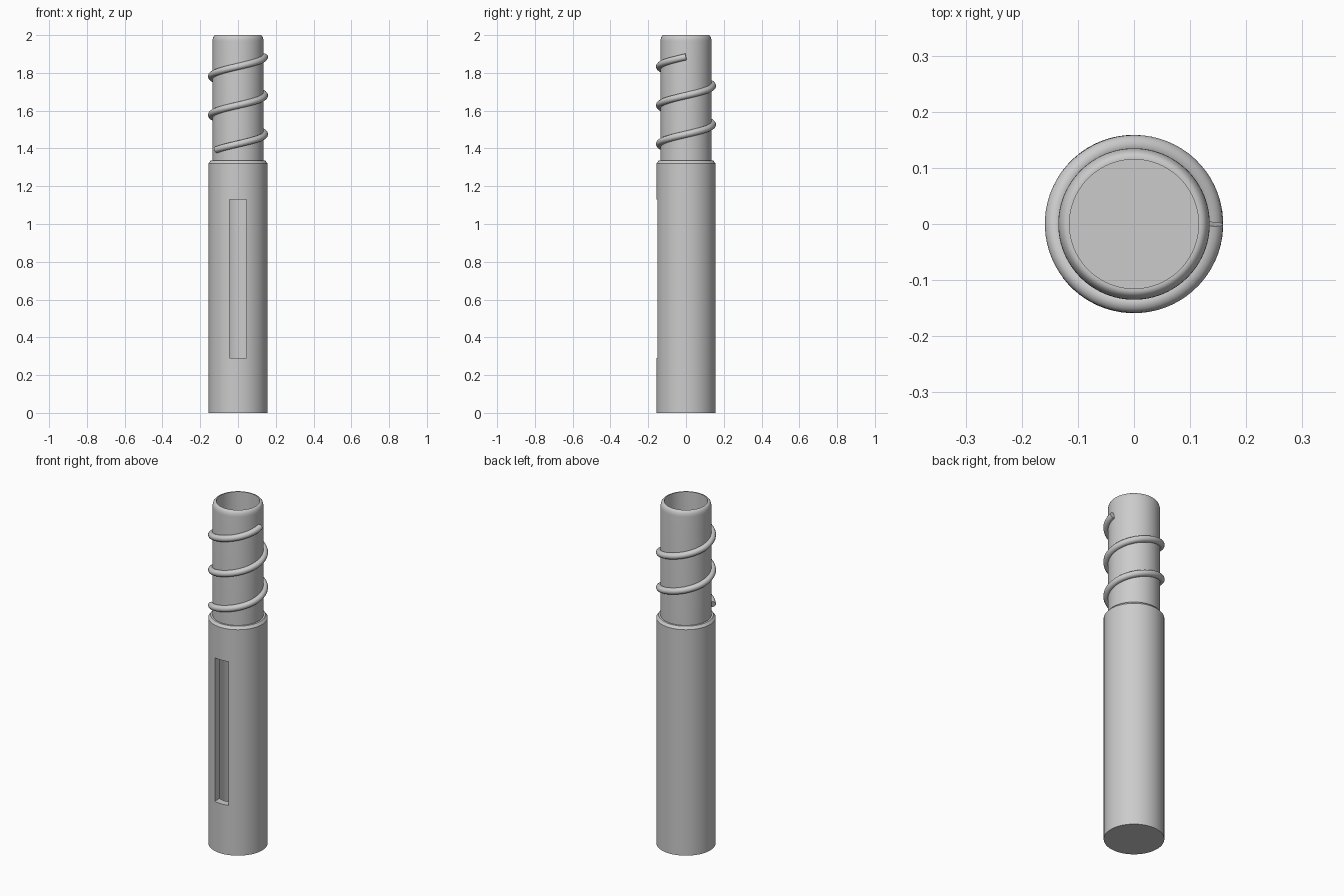
import bpy, bmesh, math

cube = bpy.data.objects.get("Cube")
if cube:
    bpy.data.objects.remove(cube, do_unlink=True)

grey = bpy.data.materials.new("plain_grey")
grey.use_nodes = True
colour = (0.6, 0.6, 0.6, 1)
grey.diffuse_color = colour
grey.node_tree.nodes["Principled BSDF"].inputs["Base Color"].default_value = colour


def activate(obj):
    bpy.ops.object.select_all(action='DESELECT')
    obj.select_set(True)
    bpy.context.view_layer.objects.active = obj


def lathe(name, profile, steps=96):
    """Revolve an (radius, height) profile around z."""
    bm = bmesh.new()
    verts = [bm.verts.new((r, 0, z)) for r, z in profile]
    edges = [bm.edges.new(pair) for pair in zip(verts, verts[1:])]
    bmesh.ops.spin(bm, geom=verts + edges, cent=(0, 0, 0), axis=(0, 0, 1),
                   angle=math.tau, steps=steps, use_duplicate=False)
    bmesh.ops.remove_doubles(bm, verts=bm.verts, dist=1e-5)
    bmesh.ops.recalc_face_normals(bm, faces=bm.faces)
    mesh = bpy.data.meshes.new(name)
    bm.to_mesh(mesh)
    bm.free()
    obj = bpy.data.objects.new(name, mesh)
    bpy.context.collection.objects.link(obj)
    mesh.materials.append(grey)
    return obj


# Hollow stepped tube: wide sleeve, narrow neck, rounded rim, deep bore
BODY, NECK, BORE, TOP, FLOOR = 0.157, 0.135, 0.115, 2.0, 0.05
outer = [(0, 0), (BODY, 0), (BODY, 1.32), (0.145, 1.335), (NECK, 1.335)]
bevel = 0.016
rim = []
for i in range(7):
    a = i / 6 * math.pi / 2
    rim.append((NECK - bevel + bevel * math.cos(a),
                TOP - 0.032 + 0.032 * math.sin(a)))
inner = [(BORE, TOP), (BORE, FLOOR), (0, FLOOR)]
body = lathe("tube_body", outer + rim + inner)

# Window slot through the front wall
bpy.ops.mesh.primitive_cube_add(size=1, location=(0, -0.15, 0.71))
cutter = bpy.context.object
cutter.name = "slot_cutter"
cutter.scale = (0.09, 0.24, 0.84)
cutter.hide_render = True
activate(body)
slot = body.modifiers.new("slot", 'BOOLEAN')
slot.operation = 'DIFFERENCE'
slot.solver = 'EXACT'
slot.object = cutter
bpy.ops.object.modifier_apply(modifier=slot.name)
bpy.data.objects.remove(cutter, do_unlink=True)
bpy.ops.object.shade_smooth_by_angle(angle=math.radians(30))

# Raised spiral thread around the neck
START, END, PITCH = math.radians(217), math.radians(1080), 0.205
TUBE, END_Z, COUNT = 0.018, 1.885, 160
curve = bpy.data.curves.new("spiral_thread", 'CURVE')
curve.dimensions = '3D'
curve.bevel_depth = TUBE
curve.bevel_resolution = 4
curve.use_fill_caps = True
path = curve.splines.new('POLY')
path.points.add(COUNT)
for i, point in enumerate(path.points):
    a = START + (END - START) * i / COUNT
    r = 0.159 - TUBE
    point.co = (r * math.cos(a), r * math.sin(a),
                END_Z - (END - a) / math.tau * PITCH, 1)
thread = bpy.data.objects.new("spiral_thread", curve)
bpy.context.collection.objects.link(thread)
curve.materials.append(grey)
activate(thread)
bpy.ops.object.convert(target='MESH')
bpy.ops.object.shade_smooth_by_angle(angle=math.radians(40))
